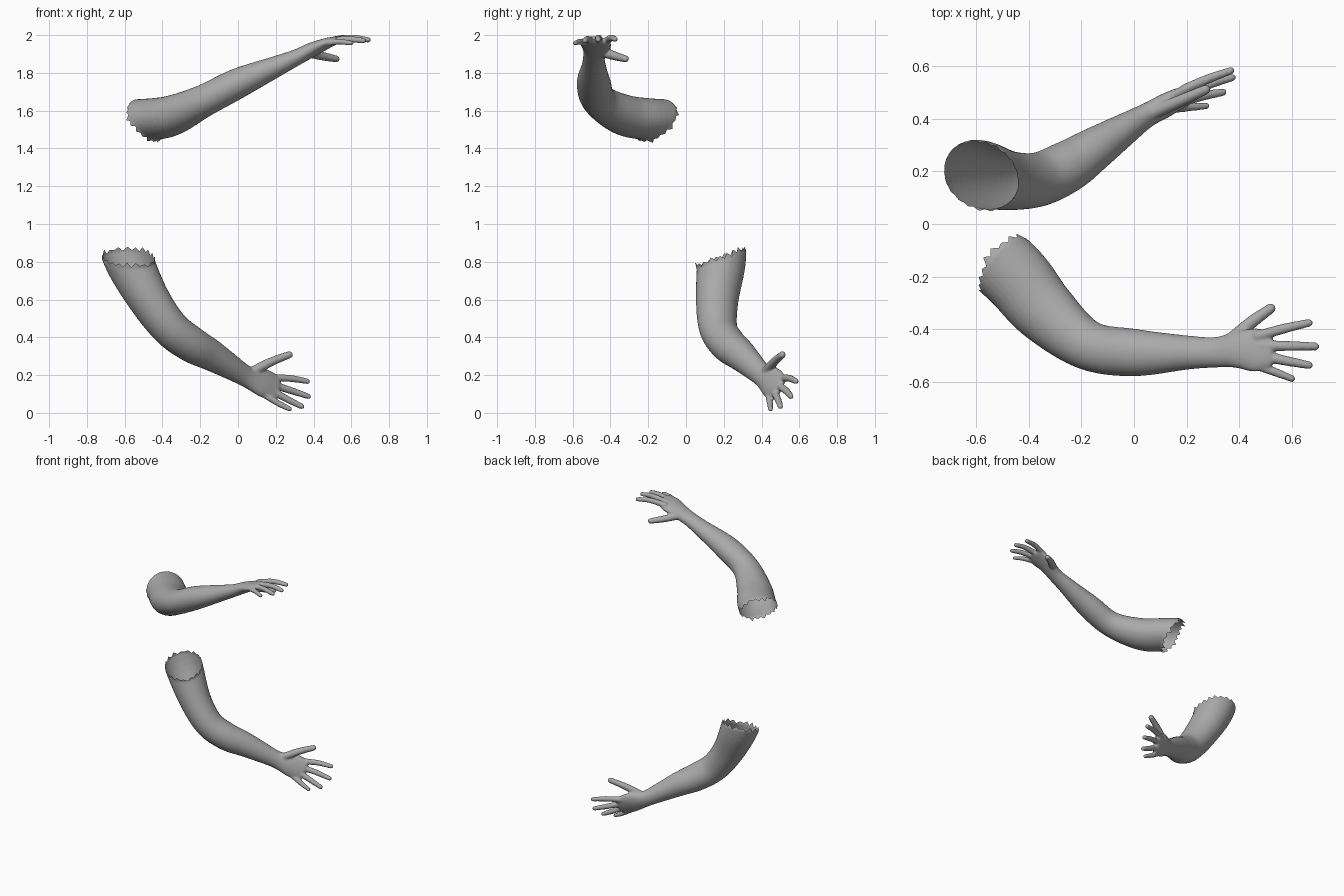
import bpy
import bmesh
import math
import random
from mathutils import Vector

if "Cube" in bpy.data.objects:
    bpy.data.objects.remove(bpy.data.objects["Cube"])
random.seed(4)

skin = bpy.data.materials.new("neutral_grey")
skin.use_nodes = True
grey = (0.4, 0.4, 0.4, 1)
skin.diffuse_color = grey
skin.node_tree.nodes["Principled BSDF"].inputs["Base Color"].default_value = grey


def spline(stations, steps=6):
    """Smoothly interpolate stations of (x, y, z, half width, half depth)."""
    p = [stations[0]] + stations + [stations[-1]]
    out = []
    for a, b, c, d in zip(p, p[1:], p[2:], p[3:]):
        for s in range(steps):
            t = s / steps
            out.append([0.5 * (2 * j + (k - i) * t + (2 * i - 5 * j + 4 * k - l) * t * t
                               + (3 * j - i - 3 * k + l) * t ** 3)
                        for i, j, k, l in zip(a, b, c, d)])
    return out + [list(stations[-1])]


def loft(bm, stations, side, sides=32):
    """Closed elliptical tube with rounded ends."""
    pts = spline(stations)
    pos = [Vector(p[:3]) for p in pts]
    n = len(pts)
    tang = [(pos[min(i + 1, n - 1)] - pos[max(i - 1, 0)]).normalized() for i in range(n)]
    sections = [(pos[i], tang[i], pts[i][3], pts[i][4]) for i in range(n)]

    def cap(section, sign):
        c, t, ru, rv = section
        return [(c + t * sign * min(ru, rv) * math.sin(a), t, ru * math.cos(a), rv * math.cos(a))
                for a in (0.4, 0.8, 1.15, 1.45)]
    sections = cap(sections[0], -1)[::-1] + sections + cap(sections[-1], 1)
    rings = []
    for c, t, ru, rv in sections:
        u = (side - t * side.dot(t)).normalized()
        v = t.cross(u)
        rings.append([bm.verts.new(c + u * ru * math.cos(a) + v * rv * math.sin(a))
                      for a in (math.tau * k / sides for k in range(sides))])
    for r, q in zip(rings, rings[1:]):
        for k in range(sides):
            m = (k + 1) % sides
            bm.faces.new((r[k], r[m], q[m], q[k]))
    bm.faces.new(rings[0][::-1])
    bm.faces.new(rings[-1])


def tear(bm, point, normal, teeth=19, depth=0.04):
    """Open the shoulder end and pull its rim into ragged teeth."""
    bmesh.ops.bisect_plane(bm, geom=bm.verts[:] + bm.edges[:] + bm.faces[:], dist=1e-5,
                           plane_co=point, plane_no=normal, clear_outer=True)
    u = normal.orthogonal().normalized()
    v = normal.cross(u)
    heights = [random.uniform(0.4, 1) if k % 2 else random.uniform(0, 0.3)
               for k in range(teeth * 2)]
    rim = {w for e in bm.edges if e.is_boundary for w in e.verts}
    for w in rim:
        d = w.co - point
        a = (math.atan2(d.dot(v), d.dot(u)) / math.tau % 1) * teeth * 2
        k, f = int(a) % (teeth * 2), a % 1
        h = heights[k] * (1 - f) + heights[(k + 1) % (teeth * 2)] * f
        w.co += normal * depth * h


def build_arm(name, limb, digits, side, cut_point, cut_normal):
    side = Vector(side).normalized()
    bm = bmesh.new()
    loft(bm, limb, side)
    for base, mid, tip, r in digits:
        loft(bm, [(*base, r * 1.15, r * 1.1), (*mid, r * 1.05, r), (*tip, r * 0.85, r * 0.8)],
             side, 16)
    bmesh.ops.recalc_face_normals(bm, faces=bm.faces[:])
    mesh = bpy.data.meshes.new(name)
    bm.to_mesh(mesh)
    bm.free()
    obj = bpy.data.objects.new(name, mesh)
    bpy.context.collection.objects.link(obj)

    # Fuse the limb and digits into one skin
    fuse = obj.modifiers.new("fuse", 'REMESH')
    fuse.mode = 'VOXEL'
    fuse.voxel_size = 0.006
    soften = obj.modifiers.new("soften", 'SMOOTH')
    soften.factor = 0.5
    soften.iterations = 6
    bpy.context.view_layer.update()
    deps = bpy.context.evaluated_depsgraph_get()
    fused = bpy.data.meshes.new_from_object(obj.evaluated_get(deps))
    obj.modifiers.clear()
    bm = bmesh.new()
    bm.from_mesh(fused)
    tear(bm, Vector(cut_point), Vector(cut_normal).normalized())
    for f in bm.faces:
        f.smooth = True
        f.material_index = 0
    bm.to_mesh(fused)
    bm.free()
    obj.data = fused
    fused.materials.clear()
    fused.materials.append(skin)


# Raised arm, palm down
right_limb = [
    (-0.62, -0.04, 1.545, 0.135, 0.112), (-0.45, -0.2, 1.555, 0.133, 0.111),
    (-0.34, -0.33, 1.578, 0.122, 0.106), (-0.18, -0.458, 1.653, 0.095, 0.086),
    (0, -0.488, 1.745, 0.09, 0.08), (0.2, -0.488, 1.833, 0.065, 0.056),
    (0.31, -0.487, 1.882, 0.058, 0.043), (0.39, -0.477, 1.922, 0.07, 0.038),
    (0.46, -0.478, 1.952, 0.083, 0.03), (0.51, -0.475, 1.97, 0.072, 0.022)]
right_digits = [
    ((0.38, -0.43, 1.905), (0.45, -0.37, 1.888), (0.52, -0.32, 1.874), 0.023),   # thumb
    ((0.47, -0.425, 1.965), (0.57, -0.397, 1.985), (0.665, -0.375, 1.978), 0.018),
    ((0.48, -0.462, 1.968), (0.6, -0.463, 1.985), (0.69, -0.465, 1.975), 0.018),
    ((0.48, -0.5, 1.965), (0.58, -0.52, 1.978), (0.665, -0.536, 1.97), 0.018),
    ((0.45, -0.53, 1.955), (0.53, -0.56, 1.965), (0.6, -0.587, 1.958), 0.016)]

# Lowered arm, palm forward
left_limb = [
    (-0.64, 0.19, 0.98, 0.13, 0.13), (-0.575, 0.187, 0.8, 0.128, 0.13),
    (-0.47, 0.165, 0.6, 0.108, 0.115), (-0.36, 0.17, 0.45, 0.098, 0.104),
    (-0.25, 0.22, 0.365, 0.095, 0.098), (-0.15, 0.285, 0.31, 0.085, 0.082),
    (-0.05, 0.35, 0.25, 0.07, 0.063), (0.045, 0.41, 0.193, 0.06, 0.045),
    (0.13, 0.455, 0.16, 0.082, 0.037), (0.2, 0.488, 0.135, 0.074, 0.024)]
left_digits = [
    ((0.07, 0.42, 0.215), (0.17, 0.465, 0.268), (0.272, 0.51, 0.308), 0.023),    # thumb
    ((0.19, 0.51, 0.185), (0.28, 0.55, 0.182), (0.368, 0.582, 0.167), 0.018),
    ((0.19, 0.49, 0.147), (0.29, 0.532, 0.115), (0.373, 0.556, 0.087), 0.018),
    ((0.18, 0.465, 0.117), (0.265, 0.487, 0.07), (0.338, 0.5, 0.034), 0.018),
    ((0.15, 0.438, 0.09), (0.22, 0.445, 0.047), (0.275, 0.448, 0.02), 0.016)]

build_arm("right_arm", right_limb, right_digits, (0.03, 0.12, 0),
          (-0.485, -0.178, 1.555), (-0.63, 0.51, -0.55))
build_arm("left_arm", left_limb, left_digits, (0.06, 0.085, 0.115),
          (-0.575, 0.187, 0.81), (0, -0.35, 1))
